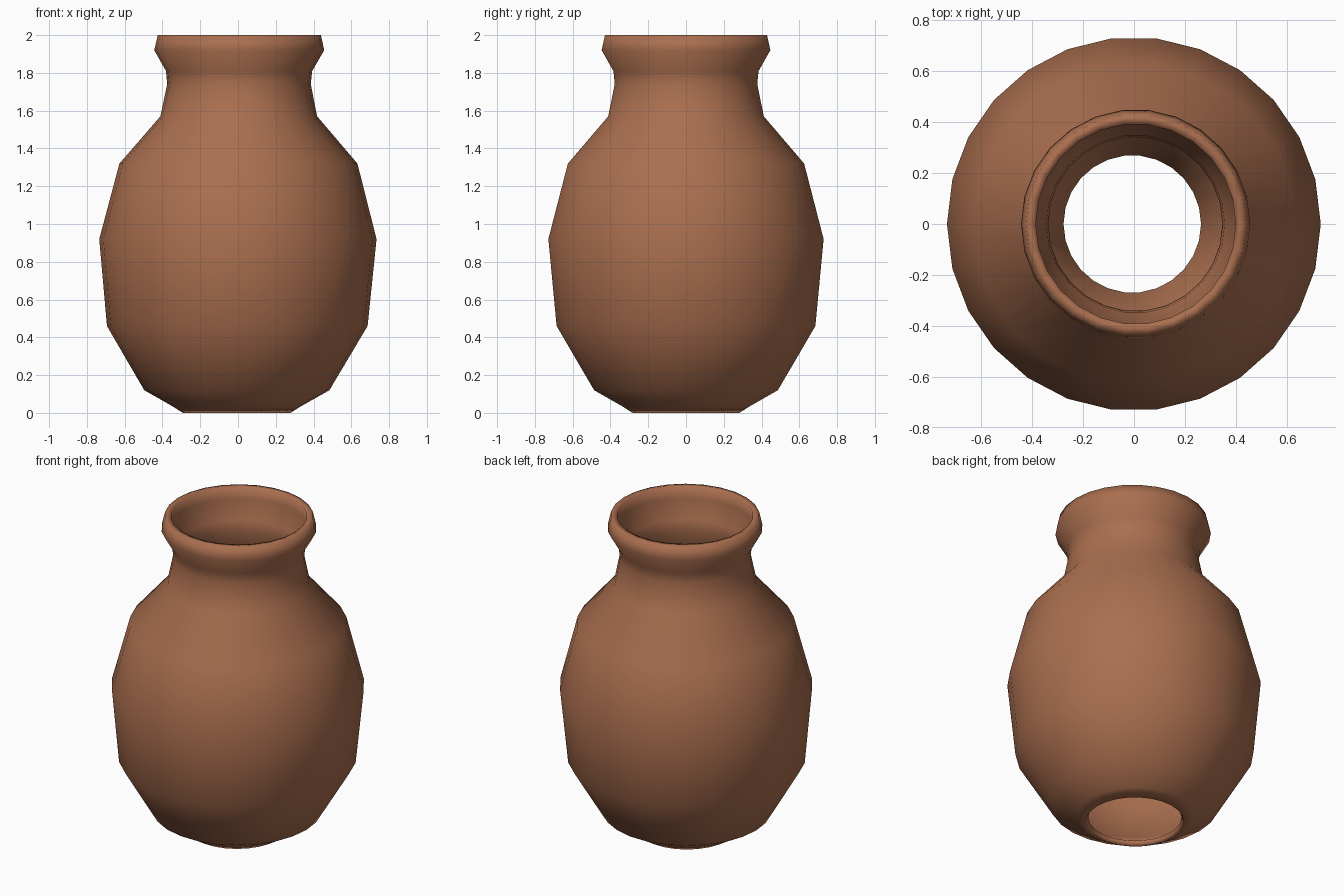
import bpy
import bmesh
from math import cos, sin, tau

cube = bpy.data.objects.get("Cube")
if cube:
    bpy.data.objects.remove(cube, do_unlink=True)

SIDES = 26
LEAN = 0.007  # slight hand-thrown tilt towards +x

# Terracotta clay
clay = bpy.data.materials.new("terracotta")
clay.use_nodes = True
colour = (0.40, 0.157, 0.078, 1)
clay.diffuse_color = colour
clay.node_tree.nodes["Principled BSDF"].inputs["Base Color"].default_value = colour

# Wall section as (radius, height): up the outside, then down the inside
outside = [(0.285, 0), (0.34, 0.035), (0.49, 0.12), (0.69, 0.46), (0.734, 0.92),
           (0.63, 1.32), (0.415, 1.57), (0.38, 1.74), (0.387, 1.81),
           (0.45, 1.92), (0.432, 2.0)]
inside = [(0.393, 2.0), (0.407, 1.92), (0.35, 1.81), (0.342, 1.74),
          (0.38, 1.59), (0.59, 1.3), (0.69, 0.92), (0.65, 0.48),
          (0.46, 0.16), (0.27, 0.03)]


def lathe(name, profile, material):
    """Spin a closed wall section around z."""
    bm = bmesh.new()
    rings = [[bm.verts.new((r * cos(tau * i / SIDES) + LEAN * (z - 1),
                            r * sin(tau * i / SIDES), z))
              for i in range(SIDES)] for r, z in profile]
    for low, high in zip(rings, rings[1:] + rings[:1]):
        for i in range(SIDES):
            j = (i + 1) % SIDES
            bm.faces.new((low[i], low[j], high[j], high[i]))
    bmesh.ops.recalc_face_normals(bm, faces=bm.faces)
    for face in bm.faces:
        face.smooth = True
    mesh = bpy.data.meshes.new(name)
    bm.to_mesh(mesh)
    bm.free()
    mesh.materials.append(material)
    obj = bpy.data.objects.new(name, mesh)
    bpy.context.collection.objects.link(obj)
    return obj


lathe("clay_pot", outside + inside, clay)
